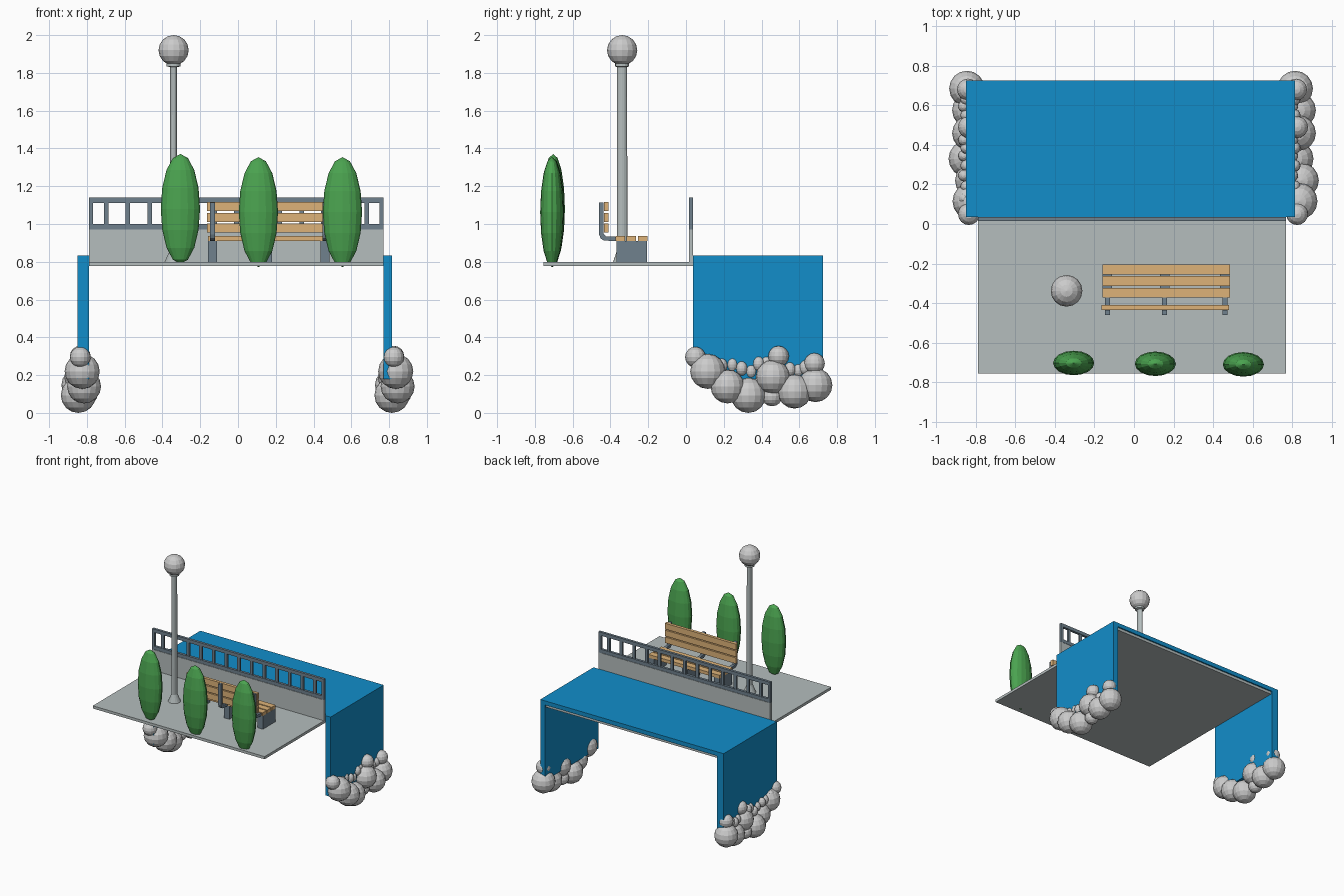
import bpy, bmesh, math
from mathutils import Matrix

if "Cube" in bpy.data.objects:
    bpy.data.objects.remove(bpy.data.objects["Cube"])


def mat(name, r, g, b):
    m = bpy.data.materials.new(name)
    m.diffuse_color = (r, g, b, 1)
    m.use_nodes = True
    m.node_tree.nodes["Principled BSDF"].inputs["Base Color"].default_value = m.diffuse_color
    return m


BLUE = mat("water_blue", 0.006, 0.27, 0.59)
GREEN = mat("leaf_green", 0.07, 0.37, 0.08)
WOOD = mat("wood", 0.73, 0.45, 0.19)
SLATE = mat("slate", 0.16, 0.22, 0.27)
STONE = mat("pale_stone", 0.46, 0.51, 0.51)


def finish(bm, name, material=None):
    bmesh.ops.recalc_face_normals(bm, faces=bm.faces)
    me = bpy.data.meshes.new(name)
    bm.to_mesh(me)
    bm.free()
    ob = bpy.data.objects.new(name, me)
    bpy.context.collection.objects.link(ob)
    if material:
        me.materials.append(material)
    return ob


def add_box(bm, x0, x1, y0, y1, z0, z1):
    m = Matrix.Translation(((x0 + x1) / 2, (y0 + y1) / 2, (z0 + z1) / 2))
    bmesh.ops.create_cube(bm, size=1, matrix=m @ Matrix.Diagonal((x1 - x0, y1 - y0, z1 - z0, 1)))


def box(name, material, *dims):
    bm = bmesh.new()
    add_box(bm, *dims)
    return finish(bm, name, material)


def add_ball(bm, x, y, z, rx, ry, rz):
    m = Matrix.Translation((x, y, z)) @ Matrix.Diagonal((rx, ry, rz, 1))
    bmesh.ops.create_uvsphere(bm, u_segments=16, v_segments=8, radius=1, matrix=m)


def extrude(name, material, points, offset):
    bm = bmesh.new()
    face = bm.faces.new([bm.verts.new(p) for p in points])
    new = bmesh.ops.extrude_face_region(bm, geom=[face], use_keep_orig=True)["geom"]
    bmesh.ops.translate(bm, vec=offset, verts=[v for v in new if isinstance(v, bmesh.types.BMVert)])
    return finish(bm, name, material)


# Terrace slab and low wall
box("terrace_slab", STONE, -0.79, 0.77, -0.755, 0.715, 0.778, 0.80)
box("low_wall", STONE, -0.79, 0.77, 0.015, 0.036, 0.80, 0.97)

# Water sheet folding down over both ends
profile = [(-0.85, 0.18), (-0.85, 0.834), (0.815, 0.834), (0.815, 0.18),
           (0.77, 0.18), (0.77, 0.80), (-0.79, 0.80), (-0.79, 0.18)]
extrude("water", BLUE, [(x, 0.036, z) for x, z in profile], (0, 0.69, 0))

# Railing on the wall
bm = bmesh.new()
for z in (0.972, 1.112):
    add_box(bm, -0.79, 0.77, 0.015, 0.036, z, z + 0.028)
for x in (-0.79, 0.748):
    add_box(bm, x, x + 0.022, 0.015, 0.036, 0.97, 1.14)
for i in range(13):
    x = -0.698 + i * 0.115
    add_box(bm, x - 0.012, x + 0.012, 0.018, 0.033, 1.0, 1.112)
finish(bm, "railing", SLATE)

# Bench slats
bm = bmesh.new()
for i in range(3):
    y = -0.373 + i * 0.0593
    add_box(bm, -0.16, 0.485, y, y + 0.05, 0.91, 0.937)
    z = 0.955 + i * 0.0565
    add_box(bm, -0.165, 0.48, -0.435, -0.41, z, z + 0.048)
finish(bm, "bench_slats", WOOD)

# Bench feet and bent back supports
bracket = [(-0.46, 1.115), (-0.46, 0.945), (-0.453, 0.925), (-0.435, 0.912), (-0.365, 0.91),
           (-0.365, 0.932), (-0.425, 0.935), (-0.437, 0.95), (-0.437, 1.115)]
for x in (-0.135, 0.155, 0.46):
    box("bench_foot", SLATE, x - 0.024, x + 0.024, -0.368, -0.207, 0.80, 0.91)
    extrude("bench_back_support", SLATE, [(x - 0.0125, y, z) for y, z in bracket], (0.025, 0, 0))

# Lamp post: base, shaft and collar turned from one profile
bm = bmesh.new()
rings = []
for rx, ry, z in [(0.047, 0.048, 0.80), (0.02, 0.028, 0.86), (0.018, 0.026, 1.83),
                  (0.037, 0.037, 1.835), (0.037, 0.037, 1.855)]:
    rings.append([bm.verts.new((-0.341 + rx * math.cos(a), -0.338 + ry * math.sin(a), z))
                  for a in (i * math.tau / 16 for i in range(16))])
for lo, hi in zip(rings, rings[1:]):
    for i in range(16):
        j = (i + 1) % 16
        bm.faces.new((lo[i], lo[j], hi[j], hi[i]))
bm.faces.new(rings[0])
bm.faces.new(rings[-1])
finish(bm, "lamp_post", STONE)
bm = bmesh.new()
add_ball(bm, -0.341, -0.338, 1.92, 0.08, 0.08, 0.08)
finish(bm, "lamp_globe")

# Clipped shrubs along the front
for x, y, z in [(-0.305, -0.703, 1.08), (0.108, -0.707, 1.063), (0.553, -0.71, 1.063)]:
    bm = bmesh.new()
    add_ball(bm, x, y, z, 0.104, 0.062, 0.291)
    finish(bm, "shrub", GREEN)

# Boulders at the foot of each fall; the left pile repeats the right one
boulders = [(0.825, 0.05, 0.295, 0.055), (0.835, 0.115, 0.22, 0.093), (0.845, 0.22, 0.14, 0.09),
            (0.815, 0.33, 0.093, 0.093), (0.83, 0.46, 0.19, 0.09), (0.83, 0.575, 0.113, 0.09),
            (0.815, 0.685, 0.147, 0.09), (0.825, 0.49, 0.30, 0.055), (0.82, 0.68, 0.262, 0.055),
            (0.81, 0.455, 0.09, 0.055)]
pebbles = [(0.13, 0.27), (0.19, 0.25), (0.245, 0.255), (0.295, 0.235), (0.345, 0.22),
           (0.385, 0.26), (0.425, 0.265), (0.55, 0.23), (0.595, 0.225), (0.63, 0.24)]
for name, dx in (("right_rocks", 0), ("left_rocks", -1.66)):
    bm = bmesh.new()
    for x, y, z, r in boulders:
        add_ball(bm, x + dx, y, z, r, r, r)
    for i, (y, z) in enumerate(pebbles):
        add_ball(bm, 0.80 + 0.012 * (i % 2) + dx, y, z, 0.03, 0.03, 0.038)
    finish(bm, name)
